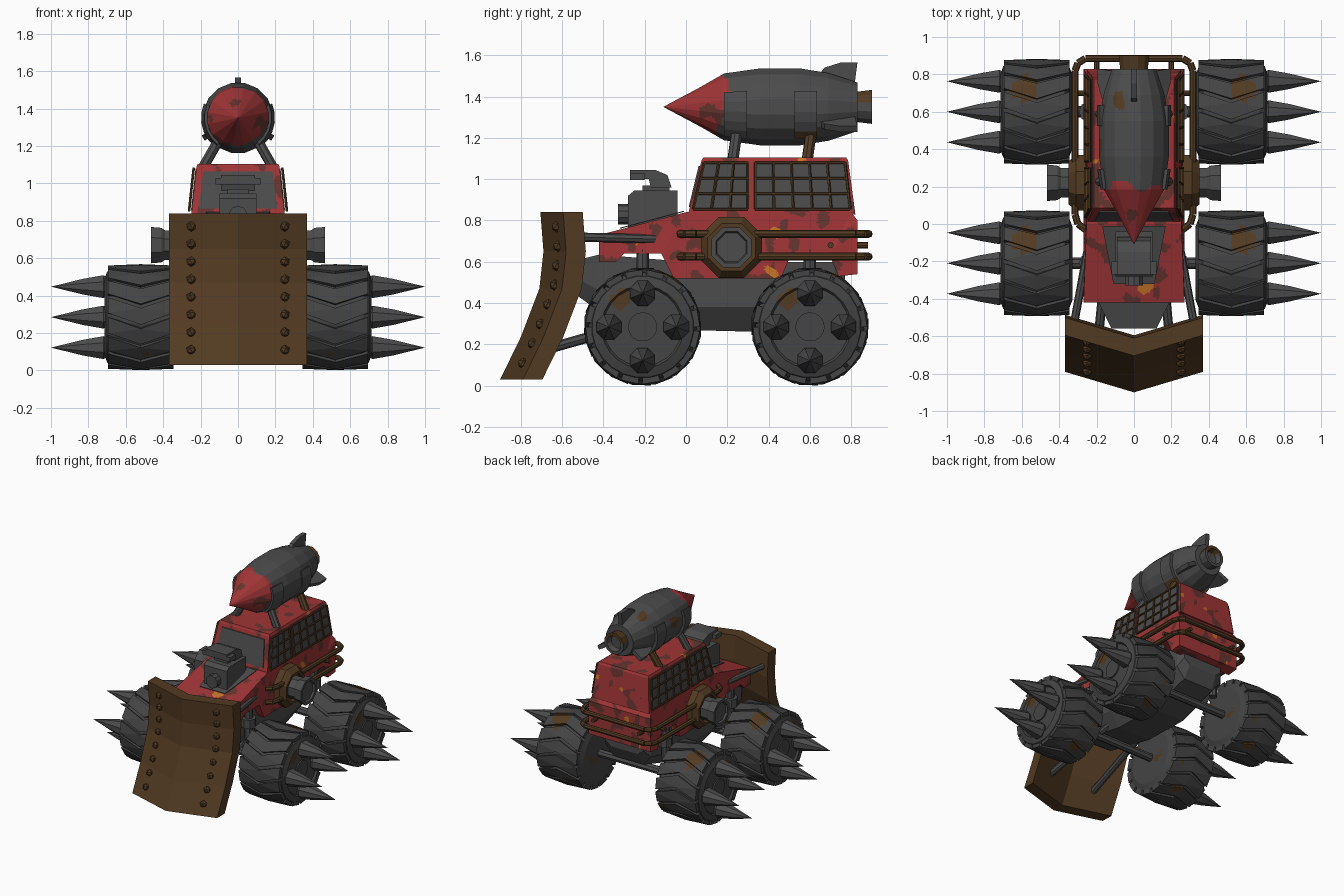
import bpy, bmesh, math
from mathutils import Vector, Matrix, noise

if "Cube" in bpy.data.objects:
    bpy.data.objects.remove(bpy.data.objects["Cube"])

def material(name, r, g, b):
    m = bpy.data.materials.new(name)
    m.diffuse_color = (r, g, b, 1)
    m.use_nodes = True
    m.node_tree.nodes["Principled BSDF"].inputs["Base Color"].default_value = m.diffuse_color
    return m

RED = material("red paint", .35, .035, .037)
WORN = material("worn red", .13, .034, .028)
ORANGE = material("orange rust", .56, .17, .02)
BROWN = material("rusty brown", .085, .043, .016)
GREY = material("dark steel", .072, .072, .072)
TYRE = material("tyre rubber", .058, .058, .058)

# ---------- helpers ----------
def loft(bm, rings, caps=True, closed=True):
    vs = [[bm.verts.new(p) for p in r] for r in rings]
    n = len(vs[0])
    for a, b in zip(vs, vs[1:]):
        for i in range(n if closed else n - 1):
            j = (i + 1) % n
            bm.faces.new((a[i], a[j], b[j], b[i]))
    if caps:
        bm.faces.new(vs[0])
        bm.faces.new(vs[-1])

def prism(bm, pts, x0, x1):
    loft(bm, [[(x, y, z) for y, z in pts] for x in (x0, x1)])

def box(bm, x0, x1, y0, y1, z0, z1):
    prism(bm, [(y0, z0), (y1, z0), (y1, z1), (y0, z1)], x0, x1)

def lathe(bm, pts, axis, n, c):
    rings = []
    for t, r in pts:
        ring = []
        for i in range(n):
            a = 2 * math.pi * (i + .5) / n
            u, v = r * math.cos(a), r * math.sin(a)
            ring.append((t, c[1] + u, c[2] + v) if axis == 'X' else (c[0] + u, t, c[2] + v))
        rings.append(ring)
    loft(bm, rings, caps=False)

def rod(bm, p, q, r, n=8):
    p, q = Vector(p), Vector(q)
    m = (q - p).to_track_quat('Z', 'Y').to_matrix()
    circ = [m @ Vector((r * math.cos(2 * math.pi * i / n), r * math.sin(2 * math.pi * i / n), 0)) for i in range(n)]
    loft(bm, [[p + c for c in circ], [q + c for c in circ]])

def finish(bm, name, mats, rule=None, fine=0, mirror=False):
    bmesh.ops.remove_doubles(bm, verts=bm.verts, dist=1e-5)
    bmesh.ops.recalc_face_normals(bm, faces=bm.faces)
    if fine:  # small triangles so that rust patches get ragged edges
        for _ in range(7):
            bmesh.ops.triangulate(bm, faces=bm.faces)
            es = [e for e in bm.edges if e.calc_length() > fine]
            if not es:
                break
            bmesh.ops.subdivide_edges(bm, edges=es, cuts=1)
        bmesh.ops.triangulate(bm, faces=bm.faces)
    if rule:
        for f in bm.faces:
            f.material_index = rule(f.calc_center_median())
    me = bpy.data.meshes.new(name)
    bm.to_mesh(me)
    bm.free()
    for m in mats:
        me.materials.append(m)
    return place(name, me, mirror)

def place(name, me, mirror, y=0):
    ob = bpy.data.objects.new(name, me)
    ob.location.y = y
    bpy.context.collection.objects.link(ob)
    if mirror:
        ob.modifiers.new("mirror", 'MIRROR').use_bisect_axis[0] = False
    return ob

def red_rule(c):
    if noise.noise(c * 8 + Vector((3, 7, 1))) > .5:
        return 2
    return 1 if noise.noise(c * 11) > .22 else 0

def steel_rule(c):
    return 1 if noise.noise(c * 6 + Vector((5, 2, 9))) > .5 else 0

PAINT = [RED, WORN, ORANGE]

# ---------- body ----------
bm = bmesh.new()
prism(bm, [(-.42, .6), (-.42, .73), (0, .84), (.80, .84), (.83, .80), (.83, .54), (.74, .53), (.69, .64),
           (.51, .64), (.46, .52), (-.06, .52), (-.12, .64), (-.30, .64), (-.34, .6)], -.27, .27)
for v in bm.verts:
    if v.co.z > .83:
        v.co.x *= .94
finish(bm, "body", PAINT, red_rule, .028)

bm = bmesh.new()
def cab_ring(w, y0, y1, z):
    return [(-w, y0, z), (w, y0, z), (w, y1, z), (-w, y1, z)]
loft(bm, [cab_ring(.25, .01, .82, .83), cab_ring(.222, .075, .785, 1.09), cab_ring(.215, .085, .775, 1.105)])
finish(bm, "cabin", PAINT, red_rule, .028)

# windscreen plate
bm = bmesh.new()
loft(bm, [[(-.21, .013, .865), (.21, .013, .865), (.185, .061, 1.065), (-.185, .061, 1.065)],
          [(-.21, .023, .865), (.21, .023, .865), (.185, .07, 1.065), (-.185, .07, 1.065)]])
finish(bm, "windscreen", [GREY])

# side windows and their rusty grilles
def side_x(z, off):
    return .25 - .028 * (z - .83) / .26 + off
glass, grille = bmesh.new(), bmesh.new()
for q, cols in (((.035, .30, .088, .30), 4), ((.335, .795, .335, .77), 6)):
    z0, z1 = .855, 1.08
    def at(u, v, off):
        z = z0 + (z1 - z0) * v
        lo, hi = q[0] + (q[2] - q[0]) * v, q[1] + (q[3] - q[1]) * v
        return (side_x(z, off), lo + (hi - lo) * u, z)
    loft(glass, [[at(u, v, o) for u, v in ((0, 0), (1, 0), (1, 1), (0, 1))] for o in (-.004, .004)])
    for i in range(cols):
        u = i / (cols - 1)
        rod(grille, at(u, 0, .014), at(u, 1, .014), .007, 5)
    for i in range(4):
        rod(grille, at(0, i / 3, .014), at(1, i / 3, .014), .007, 5)
finish(glass, "side_windows", [GREY], mirror=True)
finish(grille, "window_grilles", [BROWN], mirror=True)

# ---------- engine ----------
bm = bmesh.new()
loft(bm, [[(-.11, -.32, .76), (.11, -.32, .76), (.17, -.01, .842), (-.17, -.01, .842)],
          [(-.11, -.32, .765), (.11, -.32, .765), (.17, -.01, .847), (-.17, -.01, .847)]])
finish(bm, "engine_bay", [GREY])
bm = bmesh.new()
prism(bm, [(-.28, .75), (-.28, .92), (-.25, .945), (-.04, .945), (-.04, .8)], -.1, .1)
box(bm, -.06, .06, -.21, -.08, .94, .97)
prism(bm, [(-.27, 1.0), (-.27, 1.045), (-.15, 1.045), (-.09, 1.02), (-.07, .96), (-.17, .96), (-.18, 1.0)], -.09, .09)
box(bm, -.12, .12, -.27, -.2, .995, 1.03)
lathe(bm, [(-.33, 0), (-.33, .05), (-.28, .05), (-.28, 0)], 'Y', 10, (0, 0, .83))
finish(bm, "engine", [GREY])

# ---------- chassis ----------
bm = bmesh.new()
rings = []
for y, w, zt, zm, zb, wb in ((-.56, .12, .60, .54, .46, .09), (-.42, .19, .635, .46, .36, .13), (0, .22, .6, .38, .27, .14),
                             (.38, .22, .6, .38, .26, .14), (.72, .2, .6, .44, .36, .13), (.77, .17, .6, .5, .46, .12)):
    rings.append([(-w, y, zt), (w, y, zt), (w, y, zm), (wb, y, zb), (-wb, y, zb), (-w, y, zm)])
loft(bm, rings)
finish(bm, "chassis", [GREY])

bm = bmesh.new()
for y in (-.21, .6):
    rod(bm, (0, y, .285), (.35, y, .285), .03)
    rod(bm, (.24, y, .4), (.24, y, .66), .03)
    rod(bm, (.24, y, .5), (.24, y, .57), .055)
finish(bm, "axles_and_suspension", [GREY], mirror=True)

# ---------- wheels ----------
R = .285
bm = bmesh.new()
lathe(bm, [(.33, 0), (.33, .2), (.345, .24), (.37, .265), (.67, .265), (.70, .245), (.715, .2), (.70, .19),
           (.70, .07), (.71, .07), (.71, 0)], 'X', 24, (0, -.21, R))
N = 16
w = .8 * 2 * math.pi / N
for k in range(N):  # chevron tread
    rings = []
    for x, lead, top in ((.345, 0, .277), (.52, .22, .286), (.695, 0, .277)):
        a = 2 * math.pi * k / N + lead
        rings.append([(x, -.21 - r * math.sin(b), R + r * math.cos(b))
                      for r, b in ((.235, a), (.235, a + w), (top, a + w), (top, a))])
    loft(bm, rings)
wheel = finish(bm, "front_wheels", [TYRE, BROWN], steel_rule, .07, mirror=True)
place("rear_wheels", wheel.data, True, .81)

bm = bmesh.new()
for dy, dz in ((.163, 0), (-.163, 0), (0, .163), (0, -.163)):
    lathe(bm, [(.69, .05), (.72, .066), (.83, .045), (1.0, 0)], 'X', 8, (0, -.21 + dy, R + dz))
spikes = finish(bm, "front_wheel_spikes", [GREY], mirror=True)
place("rear_wheel_spikes", spikes.data, True, .81)

# ---------- plough blade ----------
PROF = [(-.705, .84), (-.69, .65), (-.71, .47), (-.80, .235), (-.90, .03)]
bm = bmesh.new()
loft(bm, [[(x, y + d, z) for y, z in PROF] + [(x, y + d + .095, z) for y, z in reversed(PROF)]
          for x, d in ((-.37, .11), (0, 0), (.37, .11))])
finish(bm, "plough_blade", [BROWN])

bm = bmesh.new()
for i in range(8):
    z = .77 - i * .0945
    for (ya, za), (yb, zb) in zip(PROF, PROF[1:]):
        if zb <= z <= za:
            y = ya + (yb - ya) * (za - z) / (za - zb) + .074
    bmesh.ops.create_icosphere(bm, subdivisions=1, radius=.028, matrix=Matrix.Translation((.25, y, z)))
finish(bm, "blade_rivets", [BROWN], mirror=True)

bm = bmesh.new()
rod(bm, (.32, -.53, .72), (.25, -.15, .71), .022)
rod(bm, (.2, -.70, .17), (.14, -.1, .34), .025)
finish(bm, "blade_arms", [GREY], mirror=True)

# ---------- side turbines and rear guard rails ----------
c = (0, .22, .67)
bm = bmesh.new()
lathe(bm, [(.2, .16), (.31, .16), (.35, .125), (.35, .105), (.32, .1), (.32, 0)], 'X', 8, c)
finish(bm, "turbine_collars", [BROWN], mirror=True)
bm = bmesh.new()
lathe(bm, [(.3, .085), (.39, .085), (.41, .1), (.465, .105), (.465, .082), (.45, .075), (.45, 0)], 'X', 8, c)
finish(bm, "turbines", [GREY], mirror=True)

bm = bmesh.new()
path = [(.26, -.03), (.3, 0), (.315, .05), (.315, .82), (.30, .86), (.26, .885), (0, .885)]
for z in (.735, .625):
    for (xa, ya), (xb, yb) in zip(path, path[1:]):
        rod(bm, (xa, ya, z), (xb, yb, z), .019)
for x, y in ((.2, .82), (.26, .7)):  # brackets to the body
    rod(bm, (x, y, .68), (x + (.05 if y < .8 else 0), y + (.06 if y > .8 else 0), .68), .015)
finish(bm, "guard_rails", [BROWN], mirror=True)

# ---------- rocket ----------
Z = 1.35
def rocket_rule(c):
    if c.y < .19 + .09 * noise.noise(c * 9):
        return 2 if noise.noise(c * 11) > .3 else 0
    return 3 if noise.noise(c * 6 + Vector((1, 4, 2))) > .5 else 1
bm = bmesh.new()
lathe(bm, [(-.11, 0), (.065, .095), (.185, .165), (.36, .19), (.55, .19), (.69, .167), (.83, .12), (.83, .075)],
      'Y', 16, (0, 0, Z))
finish(bm, "rocket", [RED, GREY, WORN, BROWN], rocket_rule, .03)

bm = bmesh.new()
lathe(bm, [(.82, .075), (.90, .085), (.90, .062), (.86, .05), (.86, 0)], 'Y', 12, (0, 0, Z))
finish(bm, "rocket_nozzle", [GREY, BROWN], lambda c: 1 if c.z > Z + .03 else 0)

bm = bmesh.new()
for k in range(3):
    f = bmesh.new()
    prism(f, [(.64, .15), (.67, .19), (.75, .215), (.83, .215), (.815, .1)], -.016, .016)
    f.transform(Matrix.Translation((0, 0, Z)) @ Matrix.Rotation(k * 2 * math.pi / 3, 4, 'Y'))
    tmp = bpy.data.meshes.new("tmp")
    f.to_mesh(tmp)
    f.free()
    bm.from_mesh(tmp)
    bpy.data.meshes.remove(tmp)
finish(bm, "rocket_fins", [GREY])

# clamps hugging the rocket, and the struts that carry it
bm = bmesh.new()
for y0, y1 in ((.185, .295), (.525, .635)):
    rings = []
    for i in range(6):
        a = math.radians(-52 + i * 15)
        rings.append([(r * math.cos(a), y, Z + r * math.sin(a)) for r, y in
                      ((.165, y0), (.165, y1), (.198, y1), (.198 if y0 > .4 else .18, y0))])
    loft(bm, rings)
finish(bm, "rocket_clamps", [GREY, BROWN], lambda c: 1 if c.z < 1.23 and c.y > .4 else 0, mirror=True)
bm = bmesh.new()
for y in (.235, .595):
    rod(bm, (.19, y - .01, 1.08), (.11, y + .01, 1.22), .028)
finish(bm, "rocket_struts", [GREY, BROWN], lambda c: 1 if c.y > .4 else 0, mirror=True)
